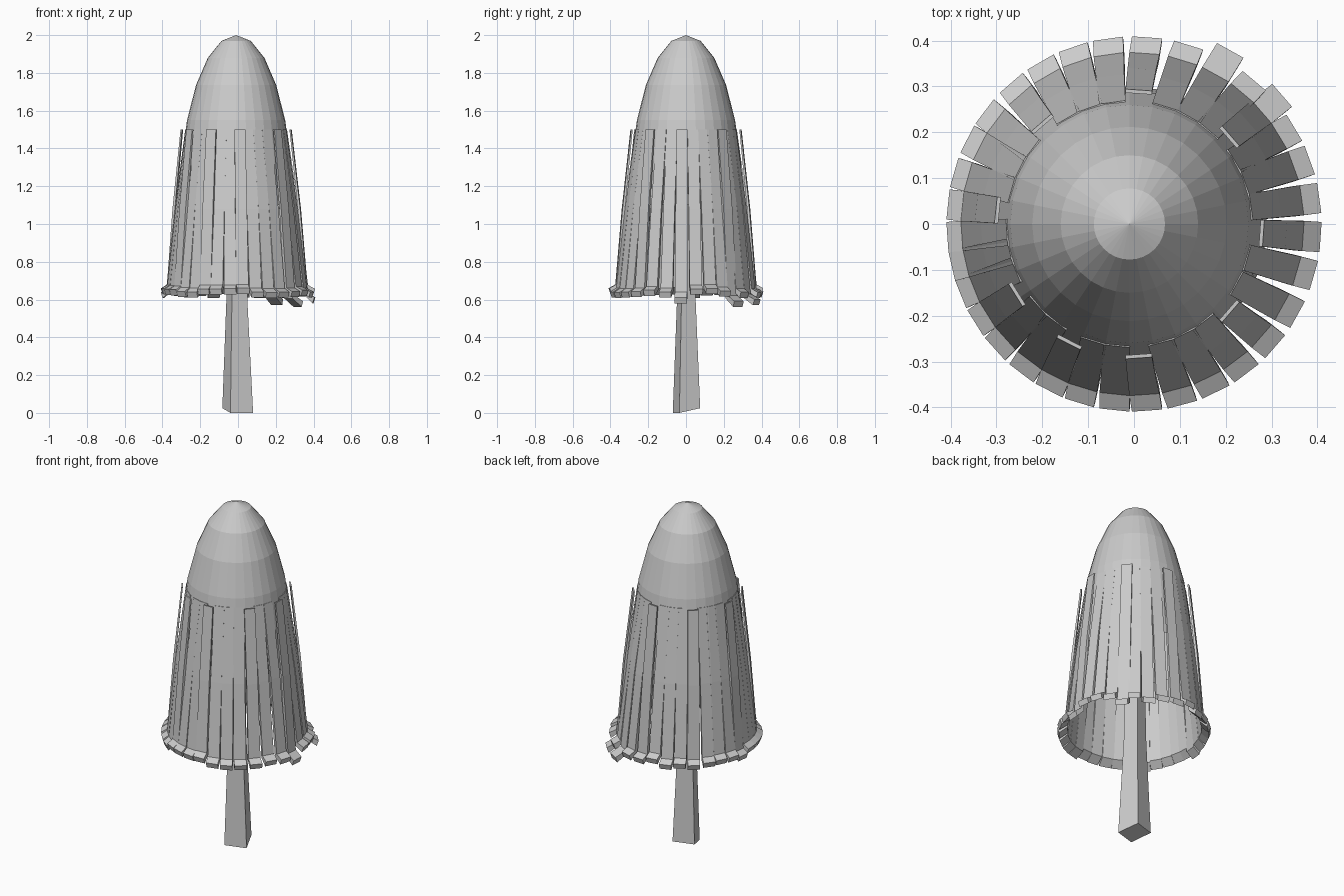
import bpy, bmesh, math, random
from math import sin, cos, radians, pi

if "Cube" in bpy.data.objects:
    bpy.data.objects.remove(bpy.data.objects["Cube"])

random.seed(4)
CX = -0.01


def make_object(name, bm):
    bmesh.ops.recalc_face_normals(bm, faces=bm.faces)
    mesh = bpy.data.meshes.new(name)
    bm.to_mesh(mesh)
    bm.free()
    ob = bpy.data.objects.new(name, mesh)
    bpy.context.collection.objects.link(ob)
    return ob


# Cap dome: upper half of a stretched sphere, open underneath
SEG, RINGS, R, H = 32, 6, 0.30, 0.90
bm = bmesh.new()
apex = bm.verts.new((CX, 0, 2.0))
prev = None
for i in range(1, RINGS + 1):
    t = i * pi / 2 / RINGS
    ring = [bm.verts.new((CX + R * sin(t) * cos(2 * pi * k / SEG),
                          R * sin(t) * sin(2 * pi * k / SEG),
                          2.0 - H + H * cos(t))) for k in range(SEG)]
    for k in range(SEG):
        n = (k + 1) % SEG
        if prev:
            bm.faces.new((prev[k], ring[k], ring[n], prev[n]))
        else:
            bm.faces.new((apex, ring[k], ring[n]))
    prev = ring
make_object("cap_dome", bm)


# One hanging strip: outer and inner profile points, given a width
def add_strip(bm, angle, raised, drop, flare):
    top = 0.293 if raised else 0.268
    dz = random.uniform(-0.015, 0.012) - drop
    # outer radius, outer z, inner radius, inner z, half width
    rows = [(top, 1.50, top - 0.008, 1.50, 0.029),
            ((top + 0.375) / 2 + 0.005, 1.08, (top + 0.375) / 2 - 0.008, 1.08, 0.031),
            (0.373, 0.67 + dz, 0.357, 0.655 + dz, 0.033),
            (0.408 + flare, 0.65 + dz - drop * 0.3, 0.398 + flare, 0.62 + dz - drop * 0.3, 0.033)]
    a = radians(angle)
    ca, sa = cos(a), sin(a)
    loops = []
    for i, (ro, zo, ri, zi, w) in enumerate(rows):
        cx = CX * (1 - i / 3)
        loops.append([bm.verts.new((cx + r * ca - s * sa, r * sa + s * ca, z))
                      for r, s, z in ((ro, -w, zo), (ro, w, zo), (ri, w, zi), (ri, -w, zi))])
    for p, q in zip(loops, loops[1:]):
        for k in range(4):
            n = (k + 1) % 4
            bm.faces.new((p[k], p[n], q[n], q[k]))
    bm.faces.new(loops[0])
    bm.faces.new(loops[-1][::-1])


# Ring of shaggy strips; some lie proud of the dome, a few sag and flare
angles = [86, 73, 61, 50, 41, 31, 20, 8, -4, -16, -29, -41, -53, -64, -75, -86, -96,
          -107, -117, -127, -138, -148, -158, -167, -176, 174, 164, 153, 143, 131, 120, 109, 98]
raised = {86, 41, -4, -41, -86, -117, -148, 174, 131}
sagging = {61: 0.025, 41: 0.02, -4: 0.0}
bm = bmesh.new()
for ang in angles:
    add_strip(bm, ang, ang in raised, 0.035 if ang in sagging else 0.0, sagging.get(ang, 0.0))
make_object("cap_strips", bm)

# Stem: slightly turned, tapering square post
bm = bmesh.new()
corners = [(-0.04, -0.07, 0.0), (0.08, -0.035, 0.0), (0.035, 0.075, 0.025), (-0.083, 0.04, 0.025)]
levels = [(0.0, 1.0), (0.6, 0.68), (1.6, 0.5)]
loops = []
for z, s in levels:
    loops.append([bm.verts.new((x * s - 0.005 * (z > 0), y * s, z + (lift if z == 0 else 0)))
                  for x, y, lift in corners])
for p, q in zip(loops, loops[1:]):
    for k in range(4):
        n = (k + 1) % 4
        bm.faces.new((p[k], p[n], q[n], q[k]))
bm.faces.new(loops[0][::-1])
bm.faces.new(loops[-1])
make_object("stem", bm)
